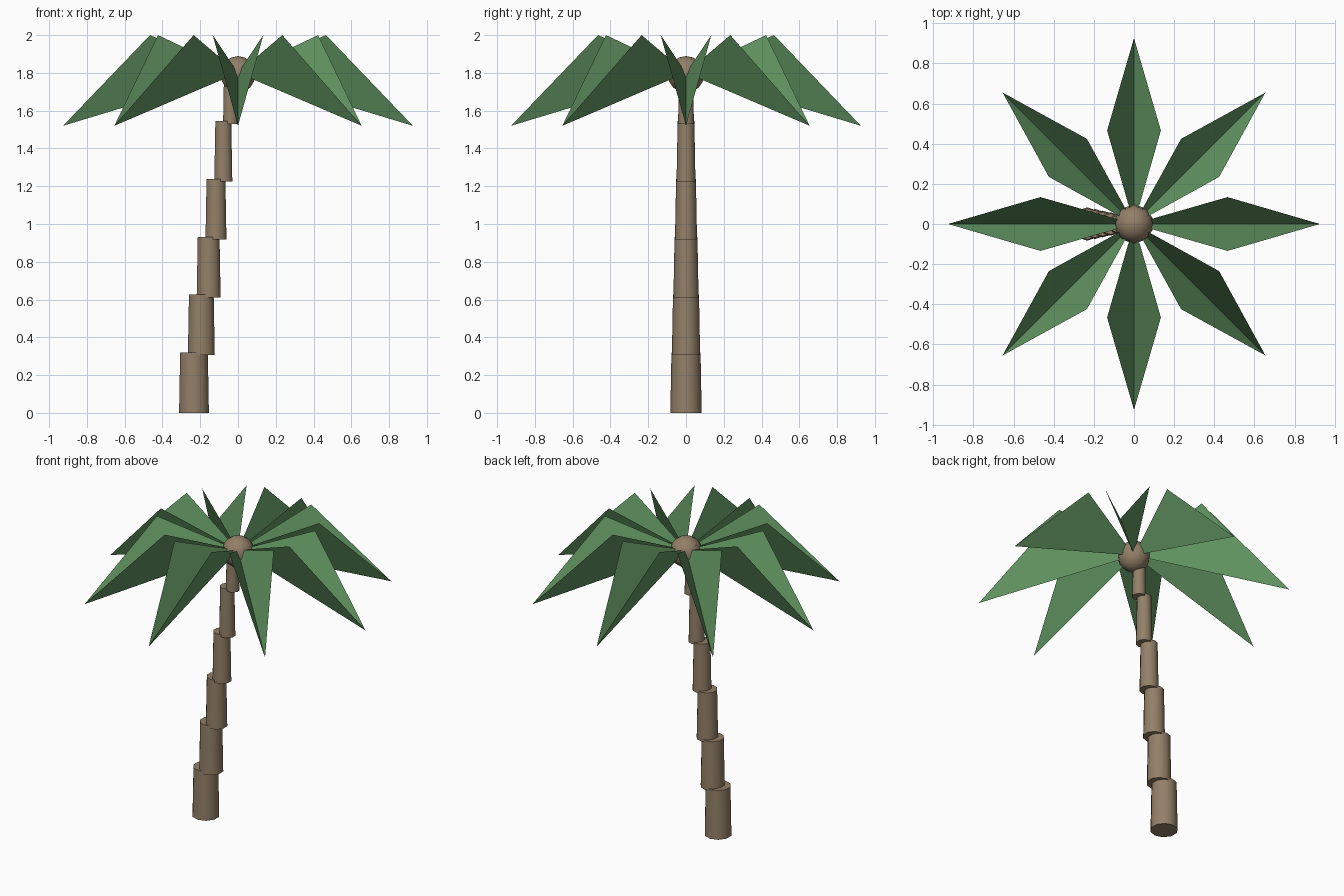
import bpy, bmesh, math
from mathutils import Matrix

if "Cube" in bpy.data.objects:
    bpy.data.objects.remove(bpy.data.objects["Cube"])


def material(name, rgb):
    m = bpy.data.materials.new(name)
    m.diffuse_color = (*rgb, 1)
    m.use_nodes = True
    m.node_tree.nodes["Principled BSDF"].inputs["Base Color"].default_value = m.diffuse_color
    return m


bark = material("bark brown", (0.29, 0.215, 0.138))
leaf = material("leaf green", (0.125, 0.31, 0.125))


def finish(name, mat):
    ob = bpy.context.object
    ob.name = name
    ob.data.materials.append(mat)
    bpy.ops.object.shade_smooth_by_angle(angle=math.radians(46))
    return ob


# leaning trunk: six upright tapered segments, each stepped sideways
for i in range(6):
    r = 0.083 - 0.0082 * i
    bpy.ops.mesh.primitive_cone_add(
        vertices=10, radius1=r, radius2=r - 0.006, depth=0.32,
        location=(-0.233 + 0.0388 * i, 0, 0.16 + 0.306 * i))
    finish(f"trunk_segment_{i + 1}", bark)

# round crown where the fronds meet
bpy.ops.mesh.primitive_uv_sphere_add(
    segments=10, ring_count=8, radius=0.097, location=(0, 0, 1.792))
finish("crown", bark)

# eight V-folded fronds: two triangles sharing a low midrib
for i in range(8):
    bm = bmesh.new()
    root, right, tip, left = [bm.verts.new(p) for p in (
        (0, 0, 1.8), (0.466, -0.134, 2.0), (0.926, 0, 1.52), (0.466, 0.134, 2.0))]
    bm.faces.new((root, right, tip))
    bm.faces.new((root, tip, left))
    bm.transform(Matrix.Rotation(i * math.pi / 4, 4, 'Z'))
    me = bpy.data.meshes.new(f"frond_{i + 1}")
    bm.to_mesh(me)
    bm.free()
    me.materials.append(leaf)
    bpy.context.collection.objects.link(bpy.data.objects.new(f"frond_{i + 1}", me))
